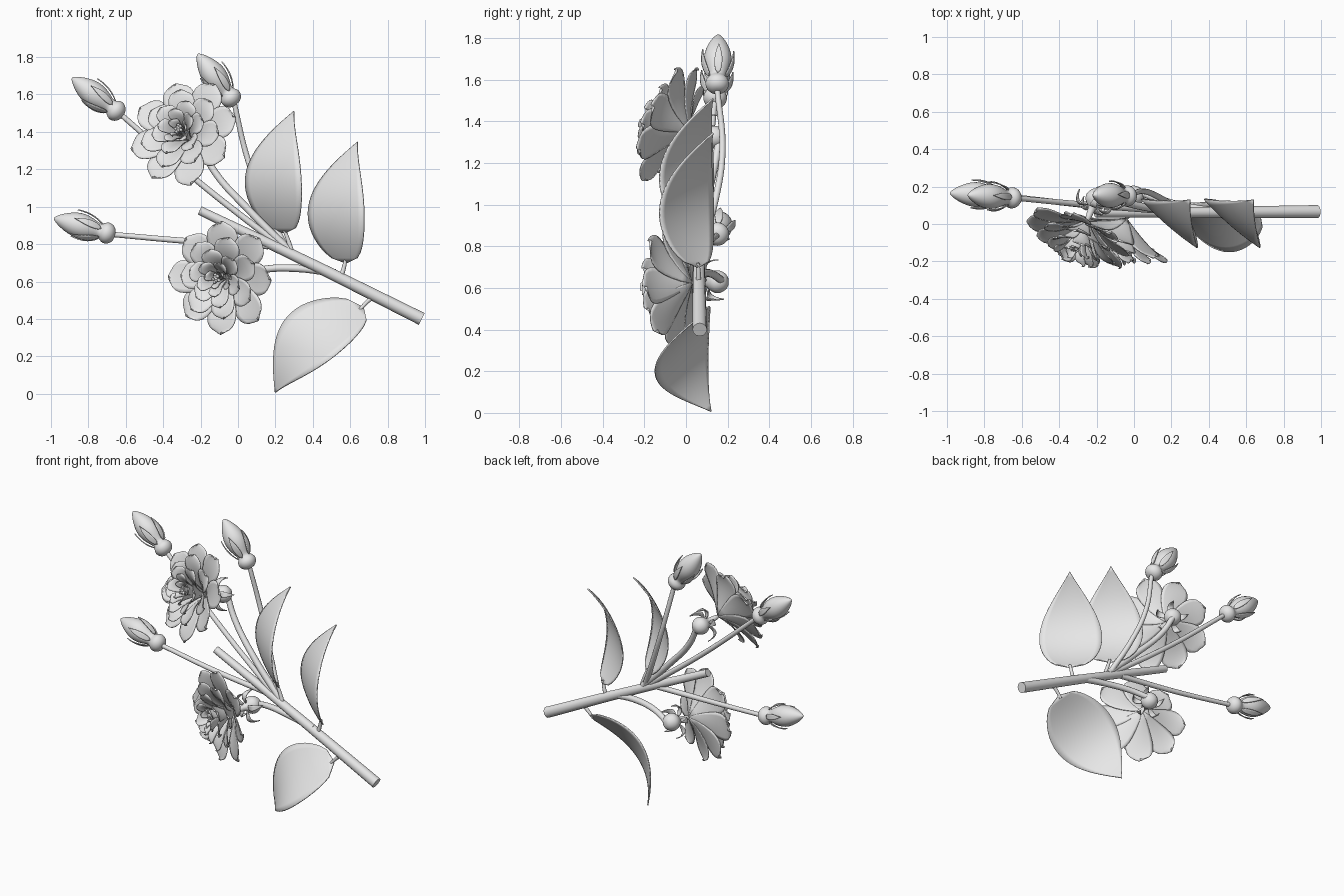
import bpy, bmesh, math
from mathutils import Vector as V, Matrix

if "Cube" in bpy.data.objects:
    bpy.data.objects.remove(bpy.data.objects["Cube"])

grey = bpy.data.materials.new("plain_grey")
grey.diffuse_color = (0.8, 0.8, 0.8, 1)
grey.use_nodes = True
grey.node_tree.nodes["Principled BSDF"].inputs["Base Color"].default_value = grey.diffuse_color


def finish(name, bm, thick=0, subsurf=0):
    bmesh.ops.recalc_face_normals(bm, faces=bm.faces)
    me = bpy.data.meshes.new(name)
    bm.to_mesh(me)
    bm.free()
    ob = bpy.data.objects.new(name, me)
    bpy.context.collection.objects.link(ob)
    me.materials.append(grey)
    for p in me.polygons:
        p.use_smooth = True
    if thick:
        m = ob.modifiers.new("thickness", 'SOLIDIFY')
        m.thickness, m.offset = thick, 0
    if subsurf:
        ob.modifiers.new("round", 'SUBSURF').levels = subsurf
        ob.modifiers["round"].render_levels = subsurf
    return ob


def frame(origin, axis):
    """Matrix that puts local z along axis at origin."""
    return Matrix.Translation(V(origin)) @ V(axis).to_track_quat('Z', 'Y').to_matrix().to_4x4()


def tube(name, pts, r0, r1):
    """Tapered round stem through the points."""
    cu = bpy.data.curves.new(name, 'CURVE')
    cu.dimensions, cu.bevel_depth, cu.bevel_resolution = '3D', 1, 4
    cu.use_fill_caps, cu.resolution_u = True, 10
    sp = cu.splines.new('BEZIER')
    sp.bezier_points.add(len(pts) - 1)
    for i, (bp, p) in enumerate(zip(sp.bezier_points, pts)):
        bp.co = p
        bp.handle_left_type = bp.handle_right_type = 'AUTO'
        bp.radius = r0 + (r1 - r0) * i / (len(pts) - 1)
    ob = bpy.data.objects.new(name, cu)
    bpy.context.collection.objects.link(ob)
    bpy.ops.object.select_all(action='DESELECT')
    ob.select_set(True)
    bpy.context.view_layer.objects.active = ob
    bpy.ops.object.convert(target='MESH')
    ob = bpy.context.object
    ob.data.materials.clear()
    ob.data.materials.append(grey)
    bpy.ops.object.shade_smooth_by_angle(angle=math.radians(40))


def grid(bm, nu, nv, fn):
    """Surface patch from fn(u, s), u in 0..1 and s in -1..1."""
    vs = [[bm.verts.new(fn(i / nu, 2 * j / nv - 1)) for j in range(nv + 1)]
          for i in range(nu + 1)]
    for i in range(nu):
        for j in range(nv):
            bm.faces.new((vs[i][j], vs[i + 1][j], vs[i + 1][j + 1], vs[i][j + 1]))


def lathe(bm, profile, mat, n=16):
    """Turned form from (radius, height) pairs."""
    rings = [[bm.verts.new(mat @ V((r * math.cos(2 * math.pi * k / n),
                                    r * math.sin(2 * math.pi * k / n), z)))
              for k in range(n)] for r, z in profile]
    for a, b in zip(rings, rings[1:]):
        for k in range(n):
            bm.faces.new((a[k], a[(k + 1) % n], b[(k + 1) % n], b[k]))
    bm.faces.new(rings[0])
    bm.faces.new(rings[-1])


def blade(bm, base, mid, tip, side, nu=16, nv=6, cup=0.0):
    """Pointed leaf blade bent through three points."""
    base, mid, tip, side = V(base), V(mid), V(tip), V(side)
    ctrl = 2 * mid - (base + tip) / 2
    nrm = (tip - base).cross(side).normalized()

    def fn(t, s):
        w = max(math.sin(math.pi * t ** 0.75), 0.004) ** (0.6 + 0.4 * t)
        p = base * (1 - t) ** 2 + ctrl * 2 * t * (1 - t) + tip * t * t
        return p + side * (w * s) + nrm * (cup * w * (s * s - 0.3))
    grid(bm, nu, nv, fn)


# Main branch
tube("branch", [(-0.205, 0.06, 0.98), (0.4, 0.062, 0.69), (0.982, 0.066, 0.4)], 0.024, 0.035)

# Leaves: base, middle, tip, half-width direction, attachment on the branch
leaves = [
    ((0.25, 0.06, 0.86), (0.185, 0.0, 1.19), (0.30, 0.13, 1.51), (0.15, -0.13, 0), (0.29, 0.06, 0.75)),
    ((0.58, 0.06, 0.70), (0.522, 0.0, 1.025), (0.64, 0.13, 1.345), (0.15, -0.13, 0), (0.55, 0.06, 0.62)),
    ((0.67, 0.06, 0.46), (0.36, -0.01, 0.275), (0.20, 0.12, 0.006), (0.11, -0.13, -0.12), (0.73, 0.06, 0.52)),
]
for i, (b, m, t, s, root) in enumerate(leaves):
    bm = bmesh.new()
    blade(bm, b, m, t, s, 24, 10, 0.012)
    finish(f"leaf_{i + 1}", bm, 0.007)
    mid = (V(b) + V(root)) / 2 + V((0, 0, 0.01))
    tube(f"leaf_stalk_{i + 1}", [root, mid, V(b) + (V(m) - V(b)) * 0.06], 0.014, 0.009)

# Buds: swelling centre, tip, stem path back to the branch
bud_profile = [(0.014, -0.05), (0.042, -0.042), (0.06, -0.014), (0.058, 0.012), (0.04, 0.03),
               (0.04, 0.045), (0.058, 0.085), (0.07, 0.13), (0.067, 0.175), (0.051, 0.222),
               (0.03, 0.262), (0.01, 0.287), (0.002, 0.291)]
buds = [
    ((-0.655, 0.14, 1.515), (-0.89, 0.155, 1.69), [(-0.22, 0.10, 1.14), (0.24, 0.065, 0.78)]),
    ((-0.04, 0.15, 1.585), (-0.215, 0.155, 1.815), [(0.05, 0.175, 1.26), (0.14, 0.14, 1.02), (0.25, 0.07, 0.79)]),
    ((-0.705, 0.15, 0.86), (-0.99, 0.165, 0.94), [(-0.25, 0.10, 0.815), (0.16, 0.065, 0.79)]),
]
for i, (c, tip, path) in enumerate(buds):
    mat = frame(c, V(tip) - V(c))
    bm = bmesh.new()
    lathe(bm, bud_profile, mat)
    finish(f"bud_{i + 1}", bm, subsurf=1)
    bm = bmesh.new()
    for k in range(5):
        m = mat @ Matrix.Rotation(2 * math.pi * k / 5 + 0.4, 4, 'Z')
        blade(bm, m @ V((0.04, 0, 0.03)), m @ V((0.072, 0, 0.10)), m @ V((0.078, 0, 0.18)),
              m.to_3x3() @ V((0, 0.019, 0)), 10, 4)
    finish(f"bud_sepals_{i + 1}", bm, 0.006)
    tube(f"bud_stem_{i + 1}", [mat @ V((0, 0, -0.03))] + path, 0.014, 0.018)

# Flowers: petal layers as (count, reach, half width, height)
layers = [(8, 0.305, 0.132, 0.11), (7, 0.225, 0.108, 0.155), (6, 0.155, 0.085, 0.19),
          (5, 0.10, 0.06, 0.215), (3, 0.055, 0.04, 0.20)]
hip_profile = [(0.014, -0.055), (0.04, -0.045), (0.058, -0.012), (0.057, 0.014), (0.04, 0.038),
               (0.024, 0.05), (0.018, 0.07)]
flowers = [
    ((-0.25, 0.02, 1.355), (-0.38, -0.85, 0.36), (-0.205, 0.135, 1.325),
     [(-0.12, 0.135, 1.18), (0.06, 0.09, 0.98), (0.27, 0.065, 0.77)], 0.3),
    ((-0.04, 0.03, 0.625), (-0.43, -0.9, -0.05), (0.0, 0.15, 0.63),
     [(0.14, 0.13, 0.665), (0.32, 0.085, 0.67), (0.52, 0.06, 0.645)], 0.75),
]
for i, (base, n, hip, path, turn) in enumerate(flowers):
    mat = frame(base, n)
    for j, (count, R, W, H) in enumerate(layers):
        bm = bmesh.new()
        for k in range(count):
            m = mat @ Matrix.Rotation(turn + j * 0.5 + 2 * math.pi * k / count, 4, 'Z')
            Rk = R * (1 + 0.03 * math.sin(2.3 * k + i))

            def petal(t, s):
                u = 0.02 + 0.98 * math.sin(t * math.pi / 2)
                x = W * s * u ** 0.75 * math.sqrt(max(1 - u ** 4, 0.0004))
                rho = Rk * u * (1 - 0.04 * s * s)
                rr = min(math.hypot(rho, x) / Rk, 1.15)
                z = H * math.sin(rr * math.pi / 2) + 0.012 * s * u + 0.006 * (k % 2) * u
                return m @ V((rho, x, z))
            grid(bm, 10, 8, petal)
        finish(f"flower_{i + 1}_petals_{j + 1}", bm, 0.005)

    # Stamens
    bm = bmesh.new()
    for k in range(8):
        a, lean = k * 2.4, 0.13 * math.sqrt(k / 8)
        d = mat.to_3x3() @ V((lean * math.cos(a), lean * math.sin(a), 1))
        lathe(bm, [(0.003, 0), (0.003, 0.165), (0.009, 0.172), (0.009, 0.183), (0.003, 0.19)],
              frame(base, d), 8)
    finish(f"flower_{i + 1}_stamens", bm)

    # Swollen base, curled sepals and stem behind the petals
    hm = frame(hip, V(base) - V(hip))
    reach = (V(base) - V(hip)).length
    bm = bmesh.new()
    lathe(bm, hip_profile + [(0.016, reach + 0.01)], hm)
    finish(f"flower_{i + 1}_base", bm, subsurf=1)
    bm = bmesh.new()
    for k in range(5):
        m = hm @ Matrix.Rotation(2 * math.pi * k / 5 + 0.3, 4, 'Z')
        blade(bm, m @ V((0.025, 0, 0.045)), m @ V((0.085, 0, 0.055)), m @ V((0.105, 0, -0.01)),
              m.to_3x3() @ V((0, 0.019, 0)), 10, 4)
    finish(f"flower_{i + 1}_sepals", bm, 0.006)
    tube(f"flower_{i + 1}_stem", [hm @ V((0, 0, -0.03))] + path, 0.018, 0.021)
